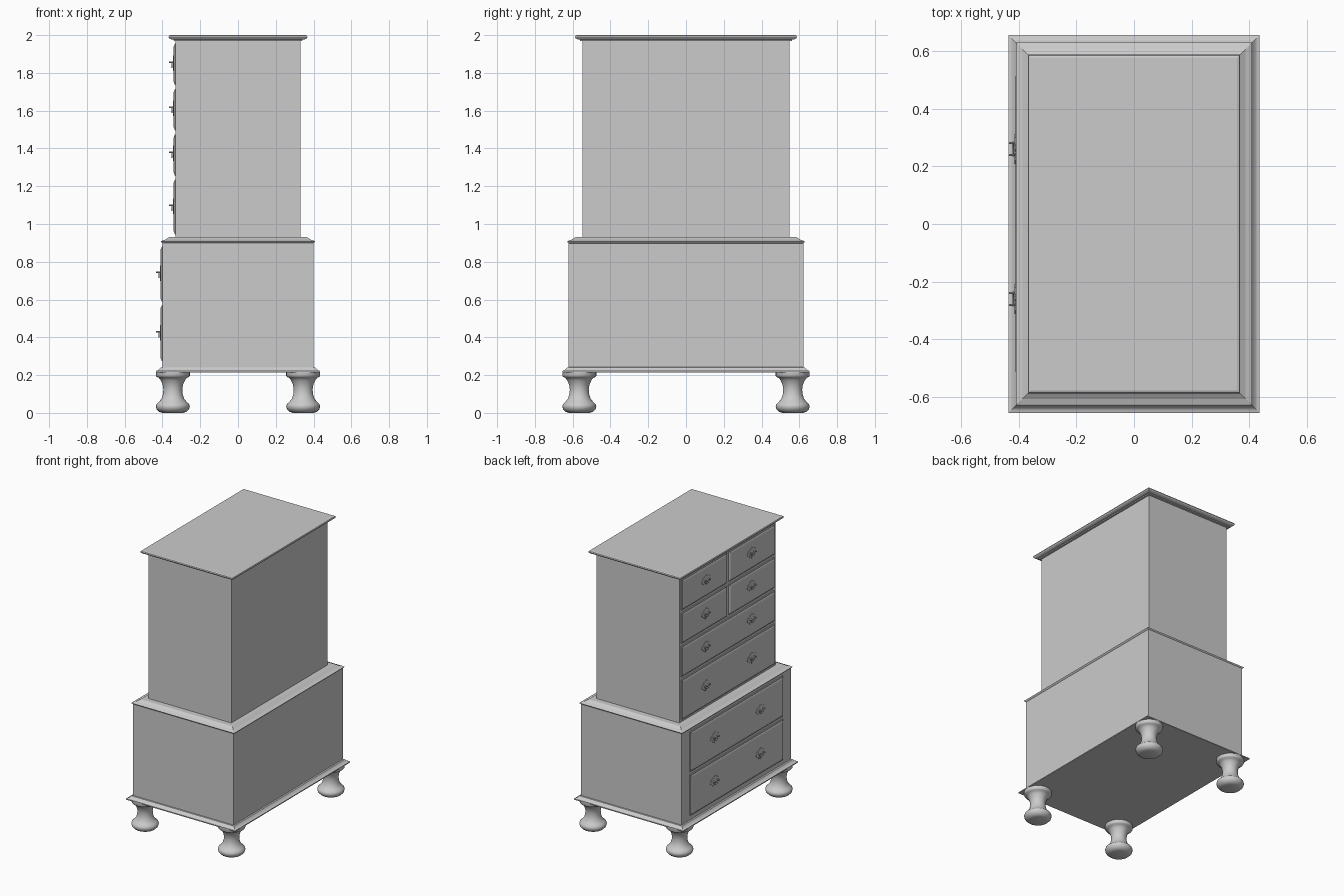
import bpy, bmesh, math
from mathutils import Vector

cube = bpy.data.objects.get("Cube")
if cube:
    bpy.data.objects.remove(cube)

grey = bpy.data.materials.new("plain grey")
grey.use_nodes = True
GREY = (0.6, 0.6, 0.6, 1)
grey.diffuse_color = GREY
grey.node_tree.nodes["Principled BSDF"].inputs["Base Color"].default_value = GREY


def finish(name, bm, smooth=None):
    bmesh.ops.recalc_face_normals(bm, faces=bm.faces)
    mesh = bpy.data.meshes.new(name)
    bm.to_mesh(mesh)
    bm.free()
    mesh.materials.append(grey)
    ob = bpy.data.objects.new(name, mesh)
    bpy.context.collection.objects.link(ob)
    if smooth:
        bpy.ops.object.select_all(action='DESELECT')
        ob.select_set(True)
        bpy.context.view_layer.objects.active = ob
        bpy.ops.object.shade_smooth_by_angle(angle=math.radians(smooth))
    return ob


def loft(bm, rings):
    """Bridge equal-sized rings of points and cap both ends."""
    loops = [[bm.verts.new(p) for p in ring] for ring in rings]
    for a, b in zip(loops, loops[1:]):
        for i in range(len(a)):
            j = (i + 1) % len(a)
            bm.faces.new((a[i], a[j], b[j], b[i]))
    bm.faces.new(loops[0])
    bm.faces.new(loops[-1])


def rect(hx, hy, z):
    return [(-hx, -hy, z), (hx, -hy, z), (hx, hy, z), (-hx, hy, z)]


def moulded_box(name, hx, hy, profile):
    """Mitred rectangle swept along (outward offset, height) pairs."""
    bm = bmesh.new()
    loft(bm, [rect(hx + o, hy + o, z) for o, z in profile])
    finish(name, bm)


# Carcasses and mouldings
moulded_box("base_moulding", 0.40, 0.62,
            [(0.035, 0.215), (0.035, 0.222), (0.024, 0.225), (0.018, 0.230),
             (0.012, 0.237), (0.010, 0.24), (0, 0.242)])
moulded_box("lower_case", 0.40, 0.622, [(0, 0.23), (0, 0.905)])
moulded_box("waist_moulding", 0.33, 0.55,
            [(0.070, 0.898), (0.076, 0.903), (0.080, 0.908), (0.074, 0.911),
             (0.056, 0.917), (0.042, 0.926), (0.036, 0.930), (0, 0.930)])
moulded_box("upper_case", 0.33, 0.547, [(0, 0.92), (0, 1.985)])
moulded_box("cornice", 0.33, 0.55,
            [(0, 1.968), (0.010, 1.970), (0.012, 1.976), (0.024, 1.978),
             (0.034, 1.983), (0.038, 1.990), (0.035, 1.997), (0.028, 2.0)])

# Turned feet
FOOT = [(0.055, 0), (0.072, 0.006), (0.086, 0.02), (0.090, 0.035), (0.086, 0.047),
        (0.074, 0.058), (0.060, 0.075), (0.052, 0.10), (0.050, 0.125), (0.054, 0.15),
        (0.064, 0.172), (0.074, 0.186), (0.086, 0.190), (0.090, 0.196), (0.090, 0.216)]
for side, sx in (("right", -1), ("left", 1)):
    for end, sy in (("front", -1), ("back", 1)):
        bm = bmesh.new()
        loft(bm, [[(sx * 0.345 + r * math.cos(t), sy * 0.565 + r * math.sin(t), z)
                   for t in (k * math.tau / 32 for k in range(32))] for r, z in FOOT])
        finish(f"foot_{end}_{side}", bm, 40)


def drawer(name, x, y0, y1, z0, z1):
    """Lipped drawer front on the -x side."""
    bm = bmesh.new()
    steps = [(0, 0), (0, 0.003), (0.004, 0.006), (0.008, 0.006), (0.012, 0.009), (0.020, 0.011)]
    loft(bm, [[(x - d, y0 + i, z0 + i), (x - d, y1 - i, z0 + i),
               (x - d, y1 - i, z1 - i), (x - d, y0 + i, z1 - i)] for i, d in steps])
    finish(name, bm)


def tube(bm, points, radius, sides=6):
    pts = [Vector(p) for p in points]
    rings = []
    for i, p in enumerate(pts):
        d = (pts[min(i + 1, len(pts) - 1)] - pts[max(i - 1, 0)]).normalized()
        u = d.cross(Vector((0, 0, 1)) if abs(d.x) > 0.9 else Vector((1, 0, 0))).normalized()
        v = d.cross(u)
        rings.append([p + radius * (u * math.cos(t) + v * math.sin(t))
                      for t in (k * math.tau / sides for k in range(sides))])
    loft(bm, rings)


# Half outline of the shaped backplate, bottom to top (y, z)
PLATE = [(0, -0.046), (0.012, -0.034), (0.022, -0.036), (0.030, -0.022), (0.044, -0.018),
         (0.052, -0.004), (0.042, 0.006), (0.040, 0.016), (0.026, 0.018), (0.016, 0.028),
         (0.008, 0.026), (0, 0.036)]


def handle(name, x, y, z):
    """Backplate, two posts and a drop bail."""
    bm = bmesh.new()
    outline = PLATE + [(-a, b) for a, b in reversed(PLATE[1:-1])]
    loft(bm, [[(x - d, y + a, z + b) for a, b in outline] for d in (0, 0.003)])
    for s in (-1, 1):
        tube(bm, [(x, y + s * 0.021, z), (x - 0.024, y + s * 0.021, z)], 0.004)
    tube(bm, [(x - 0.008, y - 0.024 * math.cos(t), z - 0.028 * math.sin(t))
              for t in (k * math.pi / 10 for k in range(11))], 0.003)
    finish(name, bm, 40)


# Drawers by row: name, case front x, bottom, top, handle height, split in two
ROWS = [("upper_1", -0.33, 1.735, 1.955, 1.857, True),
        ("upper_2", -0.33, 1.495, 1.715, 1.618, True),
        ("upper_3", -0.33, 1.255, 1.475, 1.38, False),
        ("upper_4", -0.33, 0.945, 1.235, 1.10, False),
        ("lower_1", -0.40, 0.590, 0.880, 0.745, False),
        ("lower_2", -0.40, 0.275, 0.570, 0.43, False)]
for row, x, z0, z1, hz, split in ROWS:
    if split:
        drawer(f"drawer_{row}_a", x, -0.53, -0.010, z0, z1)
        drawer(f"drawer_{row}_b", x, 0.010, 0.53, z0, z1)
    else:
        drawer(f"drawer_{row}", x, -0.53, 0.53, z0, z1)
    for tag, y in (("a", -0.26), ("b", 0.26)):
        handle(f"handle_{row}_{tag}", x - 0.011, y, hz)
